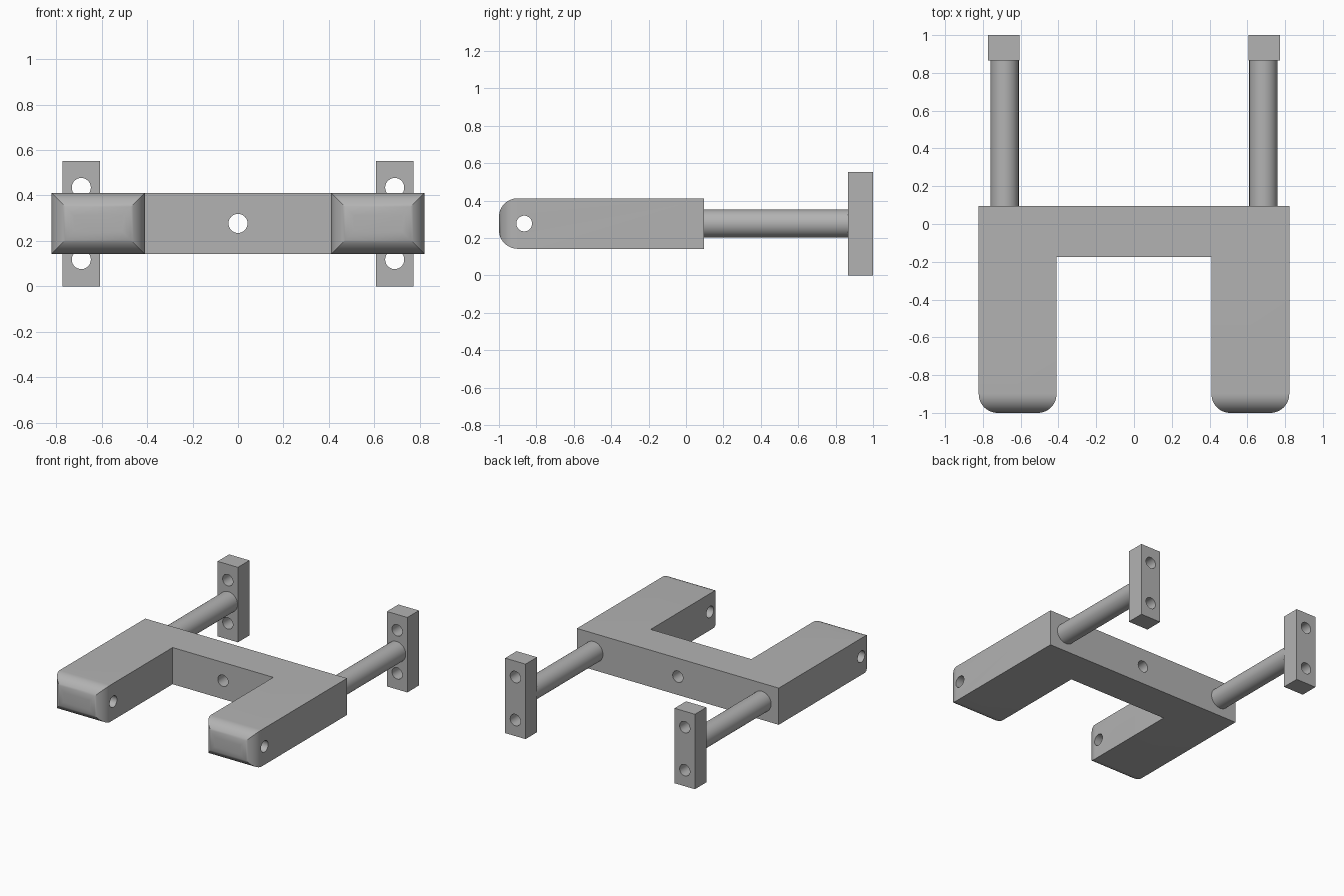
import bpy, bmesh, math
from mathutils import Matrix, Vector

if "Cube" in bpy.data.objects:
    bpy.data.objects.remove(bpy.data.objects["Cube"])

GREY = (0.45, 0.45, 0.45, 1)
metal = bpy.data.materials.new("plain grey")
metal.use_nodes = True
metal.diffuse_color = GREY
metal.node_tree.nodes["Principled BSDF"].inputs["Base Color"].default_value = GREY

MID_Z = 0.277      # shared centre height of body, rods and plates
HOLE_R = 0.042
ARM_IN, ARM_OUT = 0.41, 0.822
BODY_LOW, BODY_HIGH = 0.142, 0.412
BODY_BACK, BAR_FRONT = 0.095, -0.175
ROUND = 0.1


def finish(name, bm):
    bmesh.ops.recalc_face_normals(bm, faces=bm.faces)
    mesh = bpy.data.meshes.new(name)
    bm.to_mesh(mesh)
    bm.free()
    obj = bpy.data.objects.new(name, mesh)
    bpy.context.collection.objects.link(obj)
    mesh.materials.append(metal)
    return obj


def box(name, lo, hi):
    bm = bmesh.new()
    size = Vector(hi) - Vector(lo)
    mid = (Vector(hi) + Vector(lo)) / 2
    bmesh.ops.create_cube(bm, size=1, matrix=Matrix.Translation(mid) @ Matrix.Diagonal((*size, 1)))
    return finish(name, bm)


def cylinder(name, centre, axis, radius, length):
    bm = bmesh.new()
    turn = Vector((0, 0, 1)).rotation_difference(Vector(axis)).to_matrix().to_4x4()
    bmesh.ops.create_cone(bm, cap_ends=True, segments=48, radius1=radius, radius2=radius,
                          depth=length, matrix=Matrix.Translation(centre) @ turn)
    return finish(name, bm)


def prism(name, points, direction):
    bm = bmesh.new()
    face = bm.faces.new([bm.verts.new(p) for p in points])
    new = bmesh.ops.extrude_face_region(bm, geom=[face])["geom"]
    bmesh.ops.translate(bm, vec=direction, verts=[v for v in new if isinstance(v, bmesh.types.BMVert)])
    return finish(name, bm)


def round_front(a, b):
    """Outline of a bar tip at y = -1, running from side a to side b."""
    pts = []
    for centre, start in ((a + ROUND, 180), (b - ROUND, 270)):
        for i in range(13):
            t = math.radians(start + 90 * i / 12)
            pts.append((centre + ROUND * math.cos(t), -1 + ROUND + ROUND * math.sin(t)))
    return pts


def boolean(obj, tool, operation):
    mod = obj.modifiers.new("cut", "BOOLEAN")
    mod.operation, mod.solver, mod.object = operation, "EXACT", tool
    bpy.context.view_layer.objects.active = obj
    bpy.ops.object.modifier_apply(modifier=mod.name)
    bpy.data.objects.remove(tool)


# U-shaped body: plan outline intersected with the rounded side outline
plan = [(-ARM_OUT, BODY_BACK)] + round_front(-ARM_OUT, -ARM_IN)
plan += [(-ARM_IN, BAR_FRONT), (ARM_IN, BAR_FRONT)]
plan += round_front(ARM_IN, ARM_OUT) + [(ARM_OUT, BODY_BACK)]
body = prism("forked_body", [(x, y, BODY_LOW) for x, y in plan], (0, 0, BODY_HIGH - BODY_LOW))
side = [(BODY_LOW, 0.3)] + round_front(BODY_LOW, BODY_HIGH) + [(BODY_HIGH, 0.3)]
boolean(body, prism("side_cutter", [(-1, y, z) for z, y in side], (2, 0, 0)), "INTERSECT")

# Cross hole through both arms and one hole through the bar
boolean(body, cylinder("arm_hole", (0, -0.865, MID_Z), (1, 0, 0), HOLE_R, 2), "DIFFERENCE")
boolean(body, cylinder("bar_hole", (0, 0, MID_Z), (0, 1, 0), HOLE_R, 0.8), "DIFFERENCE")
parts = [body]

# Rods and drilled mounting plates
for label, s in (("left", 1), ("right", -1)):
    parts.append(cylinder(f"{label}_rod", (s * 0.685, 0.48, MID_Z), (0, 1, 0), 0.075, 0.79))
    plate = box(f"{label}_mounting_plate", (s * 0.69 - 0.083, 0.866, 0), (s * 0.69 + 0.083, 1, 0.552))
    for z in (0.118, 0.435):
        boolean(plate, cylinder("plate_hole", (s * 0.69, 0.93, z), (0, 1, 0), HOLE_R, 0.5), "DIFFERENCE")
    parts.append(plate)

# Smooth curved walls while keeping the edges crisp
bpy.ops.object.select_all(action="DESELECT")
for obj in parts:
    obj.select_set(True)
bpy.context.view_layer.objects.active = body
bpy.ops.object.shade_smooth_by_angle(angle=math.radians(30))
